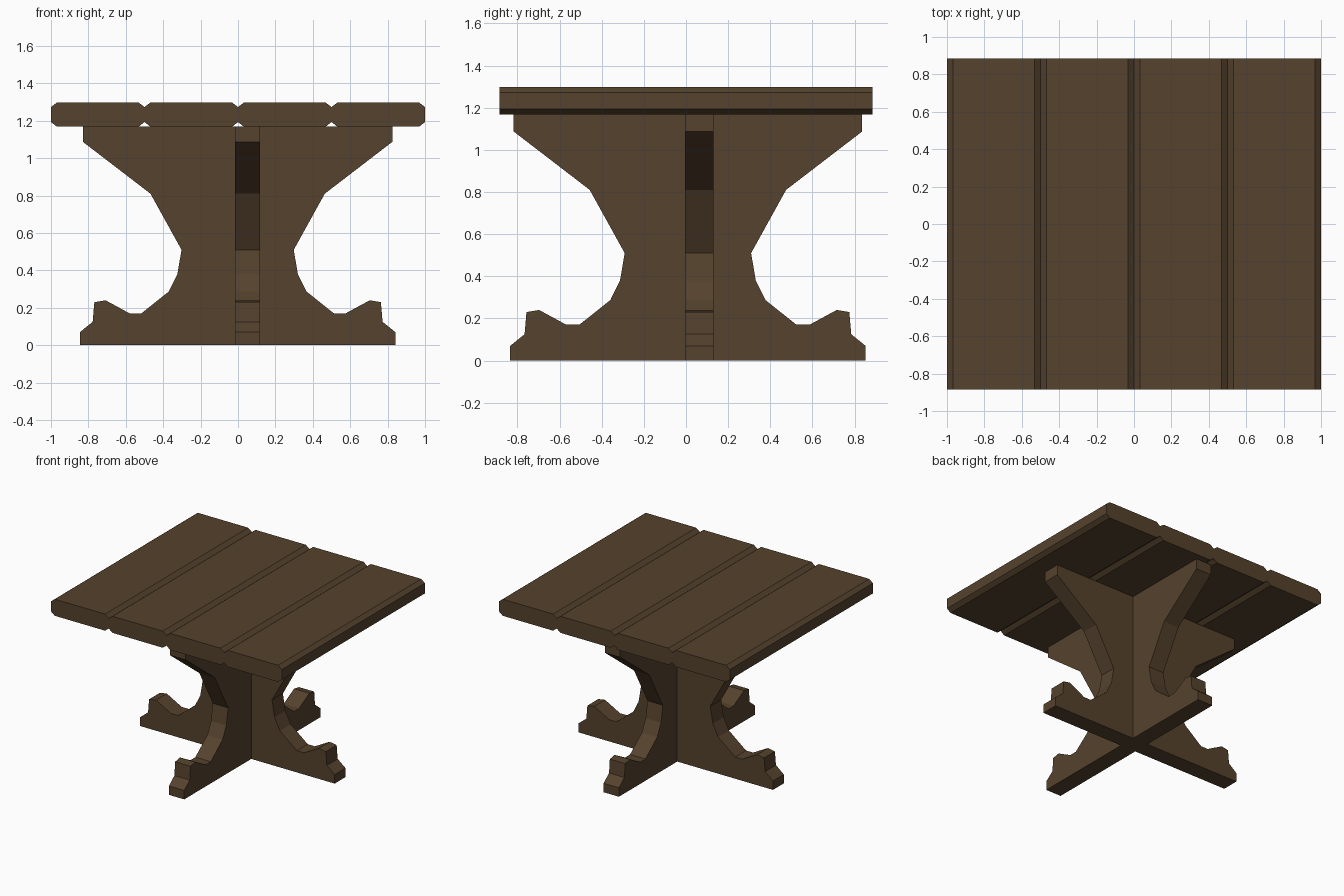
import bpy
import bmesh

cube = bpy.data.objects.get("Cube")
if cube:
    bpy.data.objects.remove(cube, do_unlink=True)

# Single dark wood colour
WOOD = (0.09, 0.054, 0.026, 1.0)
wood = bpy.data.materials.new("dark wood")
wood.use_nodes = True
wood.diffuse_color = WOOD
bsdf = next(n for n in wood.node_tree.nodes if n.type == "BSDF_PRINCIPLED")
bsdf.inputs["Base Color"].default_value = WOOD
bsdf.inputs["Roughness"].default_value = 0.8


def extrude_profile(name, points, start, end, along="Y"):
    """Solid from a (horizontal, z) outline, extruded along X or Y."""
    bm = bmesh.new()
    place = (lambda u, z: (u, start, z)) if along == "Y" else (lambda u, z: (start, u, z))
    face = bm.faces.new([bm.verts.new(place(u, z)) for u, z in points])
    moved = bmesh.ops.extrude_face_region(bm, geom=[face])["geom"]
    verts = [g for g in moved if isinstance(g, bmesh.types.BMVert)]
    depth = end - start
    bmesh.ops.translate(bm, verts=verts, vec=(0, depth, 0) if along == "Y" else (depth, 0, 0))
    bmesh.ops.recalc_face_normals(bm, faces=bm.faces)
    mesh = bpy.data.meshes.new(name)
    bm.to_mesh(mesh)
    bm.free()
    mesh.materials.append(wood)
    obj = bpy.data.objects.new(name, mesh)
    bpy.context.collection.objects.link(obj)
    return obj


# Tabletop: four planks with bevelled long edges
BOTTOM, TOP = 1.168, 1.298
BEVEL_W, BEVEL_H = 0.032, 0.025
for i in range(4):
    a = -1 + 0.5 * i
    b = a + 0.5
    half = [(a + BEVEL_W, BOTTOM), (b - BEVEL_W, BOTTOM), (b, BOTTOM + BEVEL_H)]
    outline = half + [(b, TOP - BEVEL_H), (b - BEVEL_W, TOP), (a + BEVEL_W, TOP),
                      (a, TOP - BEVEL_H), (a, BOTTOM + BEVEL_H)]
    extrude_profile(f"tabletop_plank_{i + 1}", outline, -0.886, 0.886)

# Pedestal: two crossed boards sharing a mirrored, scrolled outline
side = [(0.843, 0), (0.843, 0.07), (0.775, 0.125), (0.766, 0.23), (0.706, 0.24),
        (0.577, 0.17), (0.515, 0.17), (0.368, 0.287), (0.322, 0.38), (0.3, 0.51),
        (0.466, 0.81), (0.827, 1.087), (0.827, BOTTOM)]
mirrored = side + [(-u, z) for u, z in reversed(side)]


def shifted(offset):
    return [(u + offset, z) for u, z in mirrored]


extrude_profile("pedestal_board_wide", shifted(-0.002), -0.004, 0.13, "Y")
extrude_profile("pedestal_board_deep", shifted(0.009), -0.015, 0.118, "X")
